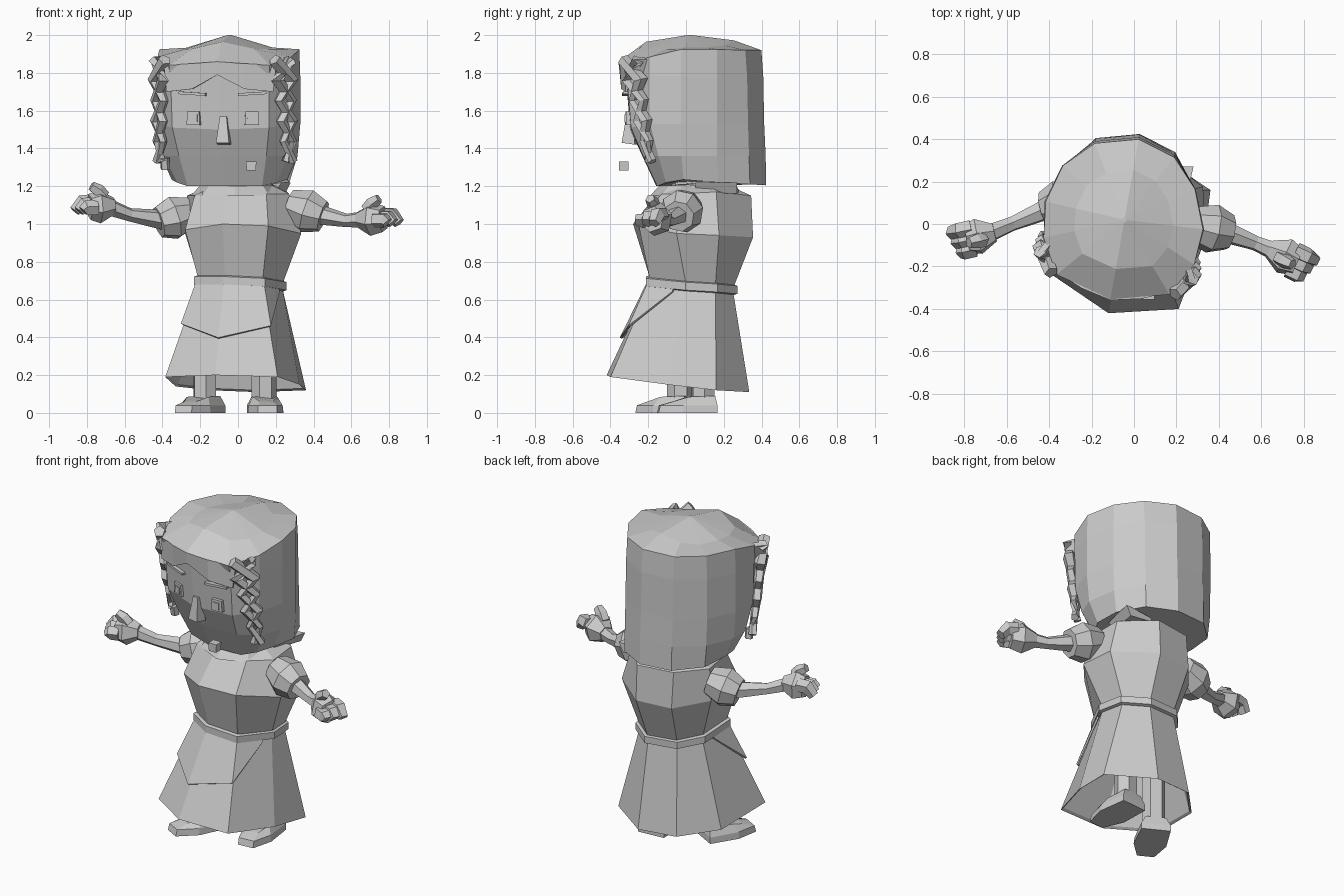
import bpy, bmesh, math
from mathutils import Vector, Matrix

if "Cube" in bpy.data.objects:
    bpy.data.objects.remove(bpy.data.objects["Cube"])

grey = bpy.data.materials.new("plain_grey")
grey.diffuse_color = (0.6, 0.6, 0.6, 1)
grey.use_nodes = True
grey.node_tree.nodes["Principled BSDF"].inputs["Base Color"].default_value = grey.diffuse_color

HEAD = Matrix.Translation((-0.045, 0.02, 0)) @ Matrix.Rotation(math.radians(-10), 4, 'Z')
FACE = Matrix.Translation((0.018, 0, 0)) @ HEAD


def finish(name, bm, mat=None, thick=0):
    if mat:
        bm.transform(mat)
    bmesh.ops.recalc_face_normals(bm, faces=bm.faces)
    me = bpy.data.meshes.new(name)
    bm.to_mesh(me)
    bm.free()
    me.materials.append(grey)
    ob = bpy.data.objects.new(name, me)
    bpy.context.collection.objects.link(ob)
    if thick:
        m = ob.modifiers.new("thickness", 'SOLIDIFY')
        m.thickness = thick
        m.offset = 0
    return ob


def loft(name, rings, closed=True, caps=True, mat=None, thick=0):
    """Skin a list of equal-length point rings."""
    bm = bmesh.new()
    rows = [[bm.verts.new(p) for p in r] for r in rings]
    n = len(rows[0])
    for a, b in zip(rows, rows[1:]):
        for i in range(n if closed else n - 1):
            j = (i + 1) % n
            bm.faces.new((a[i], a[j], b[j], b[i]))
    if caps and closed:
        bm.faces.new(rows[0])
        bm.faces.new(rows[-1])
    return finish(name, bm, mat, thick)


def tube(name, pts, radii, sides=6, mat=None):
    """Faceted limb through points with one radius per point."""
    pts = [Vector(p) for p in pts]
    rings = []
    for k, p in enumerate(pts):
        d = (pts[min(k + 1, len(pts) - 1)] - pts[max(k - 1, 0)]).normalized()
        u = d.cross(Vector((0.1, 0.2, 1))).normalized()
        v = d.cross(u)
        rings.append([p + radii[k] * (u * math.cos(t) + v * math.sin(t))
                      for t in (2 * math.pi * (i + .5) / sides for i in range(sides))])
    return loft(name, rings, mat=mat)


def box(name, loc, size, taper=1.0, turn=0, tilt=0, mat=None):
    """Box whose top is scaled by taper."""
    bm = bmesh.new()
    bmesh.ops.create_cube(bm, size=1)
    for v in bm.verts:
        if v.co.z > 0:
            v.co.x *= taper
    m = (Matrix.Translation(loc) @ Matrix.Rotation(turn, 4, 'Z') @ Matrix.Rotation(tilt, 4, 'Y')
         @ Matrix.Diagonal((*size, 1)))
    return finish(name, bm, mat @ m if mat else m)


def scaled(ring, k, dz=0):
    c = sum((Vector(p) for p in ring), Vector()) / len(ring)
    return [Vector((c.x + (p[0] - c.x) * k, c.y + (p[1] - c.y) * k, p[2] + dz)) for p in ring]


def mirror(half):
    """Half ring from the back middle to the front middle, completed on -x; right back pulled in."""
    pull = [0, .02, .028, .008, 0, 0, 0]
    right = [(x - d, y, z) for (x, y, z), d in zip(half, pull)]
    return right + [(-x, y, z) for x, y, z in half[-2:0:-1]]


# Head with hair shell: half rings run back to front
low = mirror([(0, .41, 1.205), (.2, .355, 1.21), (.315, .2, 1.22), (.315, .02, 1.235),
              (.27, -.08, 1.22), (.2, -.14, 1.2), (0, -.18, 1.2)])
jaw = mirror([(0, .408, 1.36), (.2, .35, 1.36), (.33, .2, 1.36), (.37, .02, 1.36),
              (.335, -.11, 1.36), (.235, -.21, 1.36), (0, -.255, 1.36)])
mid = mirror([(0, .40, 1.53), (.2, .345, 1.53), (.333, .2, 1.53), (.385, .02, 1.53),
              (.355, -.15, 1.53), (.26, -.27, 1.51), (0, -.32, 1.5)])
brow = mirror([(0, .395, 1.78), (.2, .34, 1.78), (.333, .2, 1.78), (.385, .02, 1.78),
               (.36, -.15, 1.78), (.265, -.29, 1.76), (0, -.345, 1.79)])
rim = mirror([(0, .385, 1.92), (.2, .33, 1.92), (.33, .2, 1.925), (.38, .02, 1.925),
              (.36, -.15, 1.885), (.27, -.31, 1.84), (0, -.38, 1.86)])
# Crown with a ridge from back to front
crown = [Vector((x * .62, y * .62, 1.995 - abs(x) * .16 - max(-y, 0) * .08 - max(y, 0) * .06))
         for x, y, z in rim]
tip = [Vector((x * .03, y * .03, 2.0)) for x, y, z in rim]
loft("head", [low, jaw, mid, brow, rim, crown, tip], mat=HEAD)

# Hair fringe over the forehead
top = [(.30, -.28, 1.84), (.14, -.347, 1.85), (0, -.378, 1.86)]
bot = [(.285, -.29, 1.70), (.14, -.338, 1.715), (0, -.37, 1.79)]
full = [r + [(-x, y, z) for x, y, z in r[-2::-1]] for r in (top, bot)]
loft("hair_fringe", full, closed=False, mat=HEAD, thick=.012)

# Face details
for s in (-1, 1):
    box("eye_frame", (s * .155, -.302, 1.56), (.075, .03, .07), .9, s * .2, mat=FACE)
    box("eye", (s * .155, -.319, 1.558), (.045, .008, .042), .9, s * .2, mat=FACE)
    box("eyebrow", (s * .16, -.318, 1.69), (.15, .03, .014), 1, s * .2, s * -.06, mat=FACE)
    # Braid: two strands crossing back and forth, hugging the face edge
    tang = Vector((s * .09, .16, 0)).normalized()
    outw = Vector((s * .16, -.09, 0)).normalized()
    for q in (-1, 1):
        pts, rad = [], []
        for k in range(6):
            f = k / 5
            c = Vector((s * (.312 + .018 * f), -.25 + .11 * f, 1.87 - .54 * f))
            swing = q * (1 if k % 2 else -1) * (.056 - .034 * f)
            pts.append(c + tang * swing + outw * (.012 + (.018 if k % 2 == (q > 0) else 0)))
            rad.append((.044 if k % 2 else .034) * (1 - .45 * f))
        tube("braid_strand", pts, rad, 5, mat=HEAD)
    box("braid_curl", (s * .335, -.21, 1.83), (.05, .08, .1), .6, s * .5, s * .4, mat=HEAD)
tube("braid_end", [(-.32, -.16, 1.35), (-.32, -.15, 1.29)], [.027, .025], 5, mat=HEAD)
loft("nose", [[(-.035, -.29, 1.42), (.035, -.29, 1.42), (.035, -.36, 1.43), (-.035, -.36, 1.43)],
              [(-.018, -.30, 1.57), (.018, -.30, 1.57), (.018, -.338, 1.57), (-.018, -.338, 1.57)]],
     mat=Matrix.Translation((.025, 0, 0)) @ HEAD)
box("mouth", (.07, -.33, 1.307), (.05, .05, .05), 1.1)

# Neck and raised collar
tube("neck", [(-.02, .06, 1.1), (-.03, .05, 1.26)], [.14, .13], 8)
tube("collar", [(0, .06, 1.15), (0, .06, 1.205)], [.25, .2], 8)
loft("collar_point", [[(.2, .05, 1.17), (.25, .27, 1.16), (.1, .28, 1.17)],
                      [(.23, .05, 1.22), (.28, .27, 1.22), (.1, .27, 1.2)]])

# Torso
waist = [(-.07, -.19, .71), (.13, -.19, .70), (.235, 0, .68), (.215, .155, .67),
         (.09, .25, .66), (-.1, .23, .67), (-.2, .12, .69), (-.21, -.1, .71)]
chest = [(-.08, -.28, 1.0), (.16, -.25, .99), (.335, -.05, .95), (.325, .175, .94),
         (.1, .355, .93), (-.13, .33, .93), (-.28, .15, .95), (-.28, -.14, .97)]
shoulder = [(-.06, -.16, 1.15), (.15, -.13, 1.16), (.27, -.03, 1.16), (.26, .16, 1.17),
            (.1, .345, 1.15), (-.13, .31, 1.15), (-.27, .15, 1.15), (-.23, -.08, 1.15)]
loft("torso", [waist, chest, shoulder, scaled(shoulder, .6, .05)])

# Belt
loft("belt", [scaled(waist, 1.02, -.035), scaled(waist, 1.1, -.03),
              scaled(waist, 1.1, .012), scaled(waist, 1.02, .018)])

# Skirt, hollow underneath
hem = [(-.12, -.42, .2), (.21, -.40, .19), (.325, -.1, .15), (.36, .16, .12),
       (.1, .335, .11), (-.15, .31, .12), (-.33, .12, .14), (-.385, -.24, .19)]
top = scaled(waist, 1, -.02)
loft("skirt", [top, hem, scaled(hem, .96, .01), scaled(top, .9, -.08)])


def on_skirt(i, t, out=1.04):
    """Point on the skirt at a (fractional) column and a depth below the waist."""
    def row(r):
        k = int(i)
        return Vector(r[k % 8]).lerp(Vector(r[(k + 1) % 8]), i - k)
    p = row(top).lerp(row(hem), t)
    return Vector((p.x * out, p.y * out - .004, p.z))


# Pointed overskirt panel
cols = [(6.35, .04), (7, .44), (8, .60), (9, .45), (9.7, .05)]
loft("overskirt", [[on_skirt(i, .01) for i, t in cols], [on_skirt(i, t) for i, t in cols]],
     closed=False, thick=.012)

# Legs and feet
for side, x, y, turn in (("left", -.19, -.06, -.5), ("right", .14, .06, .08)):
    m = Matrix.Translation((x, y, 0)) @ Matrix.Rotation(turn, 4, 'Z')
    tube(side + "_leg", [(0, .03, .04), (0, .03, .5)], [.066, .066], 6, m)
    loft(side + "_foot", [
        [(-.085, .1, 0), (-.095, -.08, 0), (-.05, -.21, 0), (.05, -.21, 0), (.095, -.08, 0), (.085, .1, 0)],
        [(-.085, .1, .04), (-.09, -.08, .04), (-.05, -.2, .04), (.05, -.2, .04), (.09, -.08, .04), (.085, .1, .04)],
        [(-.06, .09, .09), (-.065, -.05, .085), (-.035, -.13, .06), (.035, -.13, .06), (.065, -.05, .085), (.06, .09, .09)]],
         mat=m)

# Arms: shoulder, elbow, wrist, palm end
arms = {"left": [(-.25, .12, 1.06), (-.42, .07, 1.01), (-.675, -.045, 1.095), (-.785, -.07, 1.09)],
        "right": [(.27, 0, 1.1), (.45, -.04, 1.04), (.655, -.125, 1.025), (.77, -.18, 1.025)]}
for side, pts in arms.items():
    sh, el, wr, pa = [Vector(p) for p in pts]
    d = (pa - wr).normalized()
    across = d.cross(Vector((0, 0, 1))).normalized()
    if across.y > 0:
        across.negate()
    up = Vector((0, 0, 1))
    tube(side + "_sleeve", [sh, sh.lerp(el, .55), el], [.085, .118, .085], 8)
    tube(side + "_forearm", [sh.lerp(el, .8), el.lerp(wr, .6) - up * .012, wr + d * .02],
         [.055, .036, .046], 6)
    tube(side + "_palm", [wr - d * .02, wr + d * .06, pa], [.045, .09, .07], 6)
    # Chunky curled fingers and thumb
    for k in range(3):
        b = pa - d * .03 + across * ((k - 1) * .048 + .003)
        z = up * (.025 - k * .015)
        tube(side + "_finger", [b + z, b + d * .06 + z, b + d * (.1 - .012 * k) - up * .02],
             [.042, .042, .032], 5)
    b = wr + d * .04 + across * .02 + up * .05
    tube(side + "_thumb", [b, b + up * .035 + d * .03, b + up * .06 + d * .07], [.036, .036, .027], 5)
